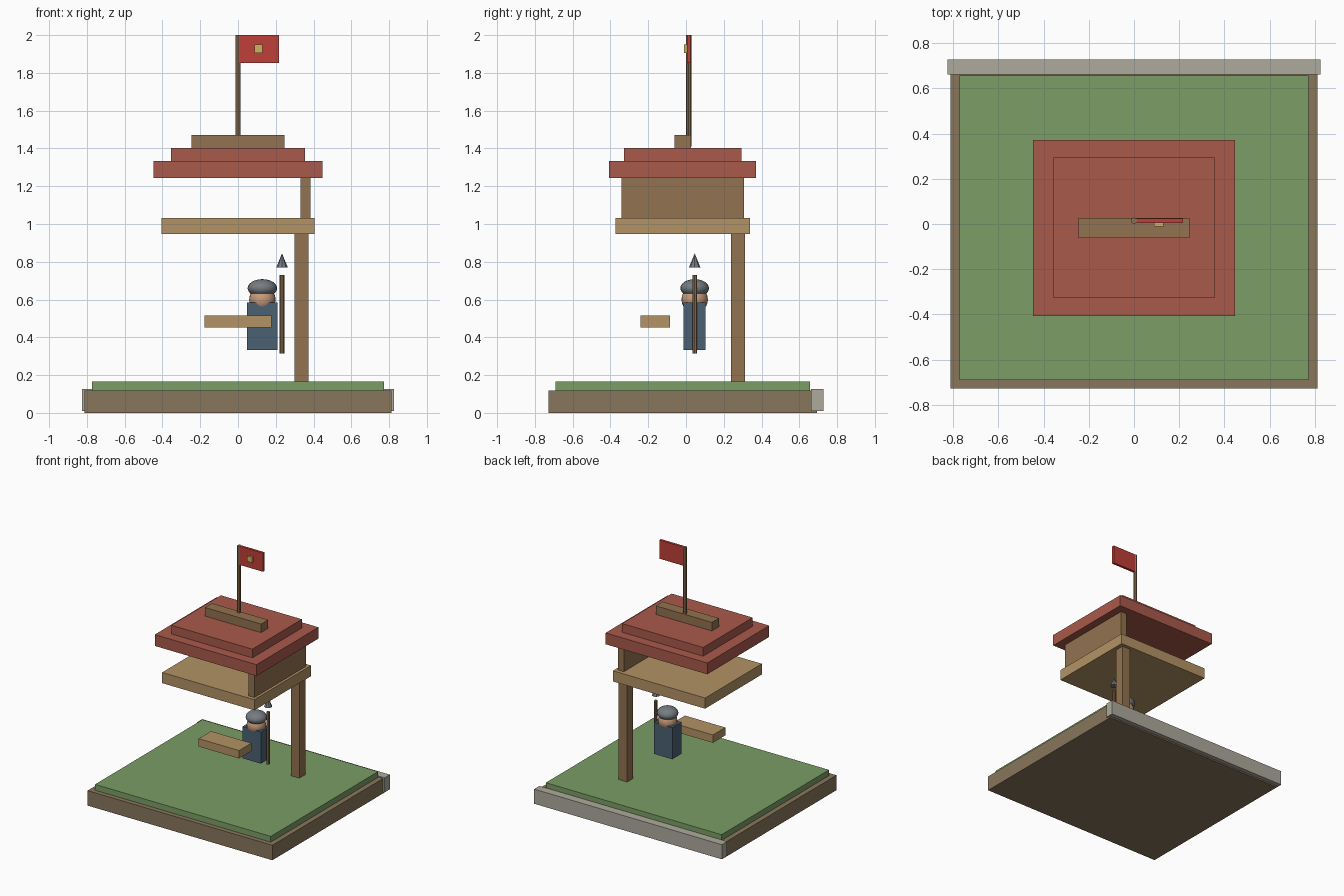
import bpy
from math import radians

if "Cube" in bpy.data.objects:
    bpy.data.objects.remove(bpy.data.objects["Cube"])


def paint(ob, name, color):
    m = bpy.data.materials.get(name) or bpy.data.materials.new(name)
    m.diffuse_color = (*color, 1)
    m.use_nodes = True
    m.node_tree.nodes["Principled BSDF"].inputs["Base Color"].default_value = m.diffuse_color
    ob.data.materials.append(m)


COLORS = {
    "earth": (0.25, 0.18, 0.11), "grass": (0.20, 0.34, 0.13),
    "stone": (0.42, 0.40, 0.34), "dark_wood": (0.29, 0.17, 0.08),
    "light_wood": (0.45, 0.29, 0.13), "roof_red": (0.40, 0.10, 0.07),
    "flag_red": (0.52, 0.05, 0.04), "gold": (0.65, 0.45, 0.12),
    "cloth": (0.07, 0.12, 0.17), "skin": (0.58, 0.33, 0.20),
    "steel": (0.18, 0.20, 0.22),
}


def box(name, color, x, y, z):
    """Box from (min, max) ranges."""
    rng = (x, y, z)
    bpy.ops.mesh.primitive_cube_add(size=1, location=[(a + b) / 2 for a, b in rng])
    ob = bpy.context.object
    ob.name = name
    ob.scale = [b - a for a, b in rng]
    bpy.ops.object.transform_apply(location=False, rotation=False, scale=True)
    paint(ob, color, COLORS[color])


def rod(name, color, x, y, z, r_bottom, r_top=None, sides=8):
    """Upright cylinder or cone between two heights."""
    bpy.ops.mesh.primitive_cone_add(
        vertices=sides, radius1=r_bottom, radius2=r_bottom if r_top is None else r_top,
        depth=z[1] - z[0], location=(x, y, (z[0] + z[1]) / 2))
    bpy.context.object.name = name
    paint(bpy.context.object, color, COLORS[color])


def ball(name, color, loc, radii):
    bpy.ops.mesh.primitive_uv_sphere_add(segments=20, ring_count=12, radius=1, location=loc)
    ob = bpy.context.object
    ob.name = name
    ob.scale = radii
    bpy.ops.object.transform_apply(location=False, rotation=False, scale=True)
    bpy.ops.object.shade_smooth_by_angle(angle=radians(40))
    paint(ob, color, COLORS[color])


def around(half, c=-0.0175):
    return (c - half, c + half)


# Ground
box("earth_base", "earth", (-0.812, 0.812), around(0.711), (0, 0.119))
box("grass_top", "grass", (-0.772, 0.772), around(0.674), (0.117, 0.165))
box("back_stone_edge", "stone", (-0.825, 0.825), (0.662, 0.728), (0.011, 0.127))

# Tower: post, platform, side wall
box("corner_post", "dark_wood", (0.299, 0.373), (0.238, 0.312), (0.16, 0.948))
box("platform", "light_wood", (-0.405, 0.405), around(0.356), (0.946, 1.031))
box("side_wall", "dark_wood", (0.331, 0.384), around(0.325), (1.03, 1.245))

# Stepped roof
box("roof_lower", "roof_red", (-0.447, 0.447), around(0.389), (1.243, 1.333))
box("roof_upper", "roof_red", (-0.356, 0.356), around(0.311), (1.331, 1.402))
box("roof_ridge", "dark_wood", (-0.246, 0.246), around(0.044), (1.40, 1.47))

# Flag
rod("flag_pole", "dark_wood", 0, 0.0145, (1.41, 2.0), 0.014)
box("flag", "flag_red", (0.01, 0.217), (0.005, 0.025), (1.852, 2.0))
box("flag_emblem", "gold", (0.088, 0.131), (-0.01, 0.006), (1.906, 1.949))

# Front rail
box("front_rail", "light_wood", (-0.177, 0.177), (-0.24, -0.085), (0.452, 0.515))

# Guard and spear
box("guard_body", "cloth", (0.048, 0.21), (-0.013, 0.103), (0.333, 0.584))
ball("guard_head", "skin", (0.129, 0.046, 0.60), (0.07, 0.07, 0.07))
ball("guard_helmet", "steel", (0.129, 0.046, 0.66), (0.078, 0.076, 0.048))
rod("spear_shaft", "dark_wood", 0.233, 0.046, (0.314, 0.73), 0.012)
rod("spear_tip", "steel", 0.233, 0.046, (0.771, 0.845), 0.03, 0.0)
